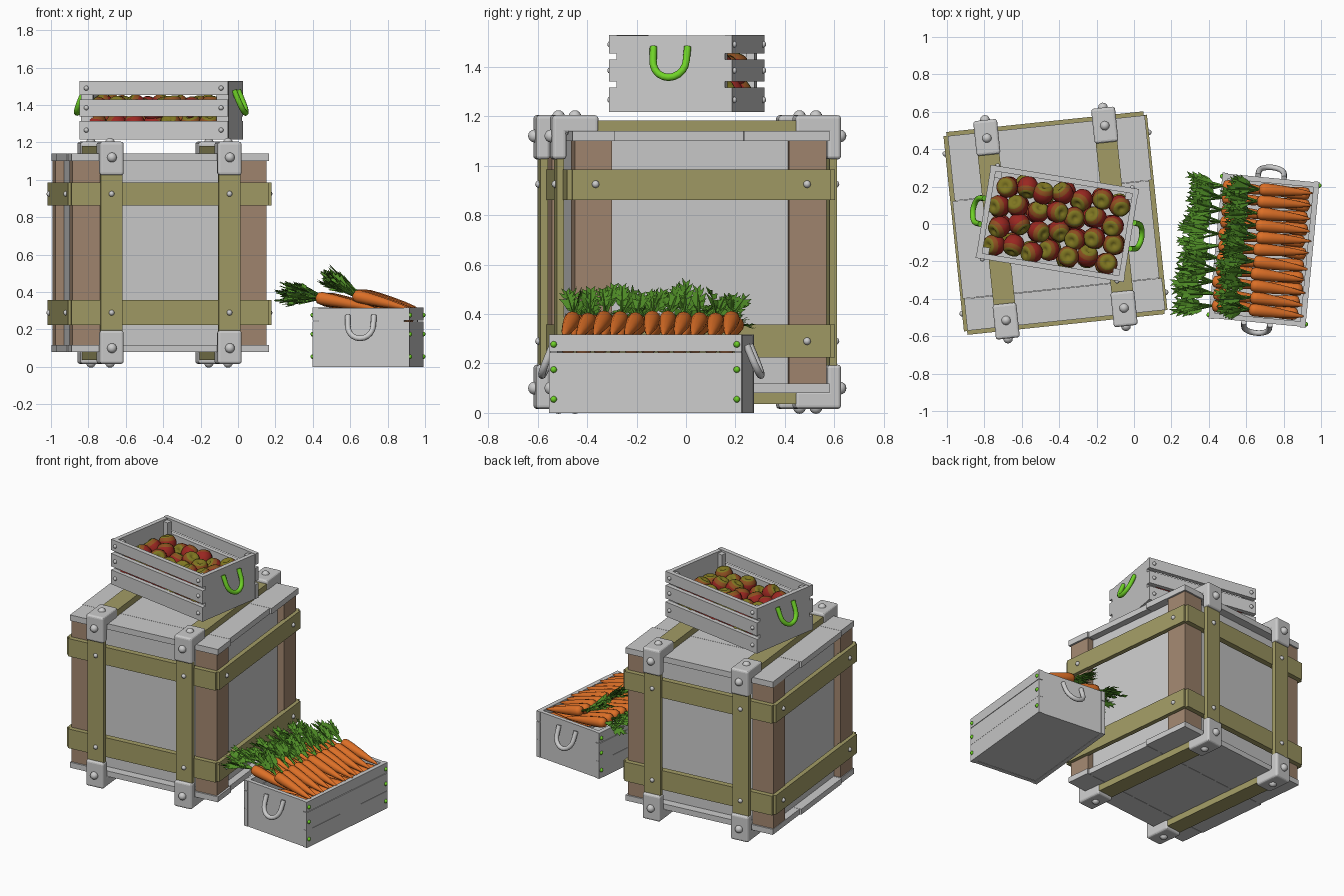
import bpy, bmesh, math, random
from mathutils import Matrix, Vector

if "Cube" in bpy.data.objects:
    bpy.data.objects.remove(bpy.data.objects["Cube"])

random.seed(4)


def mat(name, r, g, b):
    m = bpy.data.materials.new(name)
    m.diffuse_color = (r, g, b, 1)
    m.use_nodes = True
    m.node_tree.nodes["Principled BSDF"].inputs["Base Color"].default_value = m.diffuse_color
    return m


OLIVE, BROWN = mat("olive_strap", .36, .33, .13), mat("brown_wood", .36, .24, .16)
ORANGE, LEAF = mat("carrot_orange", .72, .16, .02), mat("leaf_green", .08, .27, .02)
LIME, RED = mat("bright_green", .16, .65, .02), mat("apple_red", .32, .02, .015)
RUSSET, APGREEN = mat("apple_russet", .27, .08, .015), mat("apple_green", .21, .18, .015)


def frame(x, y, deg):
    return Matrix.Translation((x, y, 0)) @ Matrix.Rotation(math.radians(deg), 4, 'Z')


def finish(name, bm, M, mats=(), smooth=False, bevel=0):
    me = bpy.data.meshes.new(name)
    for f in bm.faces:
        f.smooth = smooth
    bm.to_mesh(me)
    bm.free()
    for m in mats:
        me.materials.append(m)
    ob = bpy.data.objects.new(name, me)
    ob.matrix_world = M
    bpy.context.collection.objects.link(ob)
    if bevel:
        b = ob.modifiers.new("bevel", 'BEVEL')
        b.width, b.segments, b.limit_method = bevel, 3, 'ANGLE'
    return ob


def boxes(name, M, ranges, mats=(), bevel=0):
    """Each range is (x0, x1, y0, y1, z0, z1)."""
    bm = bmesh.new()
    for x0, x1, y0, y1, z0, z1 in ranges:
        T = Matrix.Translation(((x0 + x1) / 2, (y0 + y1) / 2, (z0 + z1) / 2))
        S = Matrix.Diagonal((abs(x1 - x0), abs(y1 - y0), abs(z1 - z0), 1))
        bmesh.ops.create_cube(bm, size=1, matrix=T @ S)
    finish(name, bm, M, mats, False, bevel)


def rivets(name, M, points, r, mats=()):
    bm = bmesh.new()
    for p in points:
        bmesh.ops.create_uvsphere(bm, u_segments=12, v_segments=8, radius=r, matrix=Matrix.Translation(p))
    finish(name, bm, M, mats, True)


def lathe(bm, profile, seg, M):
    """Spin (radius, height) pairs about local z; the end radii are poles."""
    rings = []
    for r, h in profile:
        if r == 0:
            rings.append([bm.verts.new(M @ Vector((0, 0, h)))] * seg)
        else:
            rings.append([bm.verts.new(M @ Vector((r * math.cos(a), r * math.sin(a), h)))
                          for a in (2 * math.pi * i / seg for i in range(seg))])
    out = []
    for a, b in zip(rings, rings[1:]):
        for i in range(seg):
            j = (i + 1) % seg
            vs = list(dict.fromkeys((a[i], a[j], b[j], b[i])))
            out.append(bm.faces.new(vs))
    return out


def handle(name, M, out, top, mats=()):
    """Hanging U-shaped tube, tilted away from the end wall."""
    pts = [(-.07, 0)] + [(-.068 * math.cos(a), .055 + .068 * math.sin(a))
                         for a in (math.pi * i / 10 for i in range(11))] + [(.07, 0)]
    cu = bpy.data.curves.new(name, 'CURVE')
    cu.dimensions, cu.bevel_depth, cu.bevel_resolution, cu.use_fill_caps = '3D', .015, 3, True
    sp = cu.splines.new('POLY')
    sp.points.add(len(pts) - 1)
    for p, (s, d) in zip(sp.points, pts):
        p.co = (out + .005 + d * .42, s, top - d, 1)
    for m in mats:
        cu.materials.append(m)
    ob = bpy.data.objects.new(name, cu)
    ob.matrix_world = M
    bpy.context.collection.objects.link(ob)


S = (-1, 1)

# --- Large strapped crate ---
C = frame(-.42, .005, 6)
boxes("crate_panels", C, [(-.475, .475, -.465, .465, .1, 1.12)])
boxes("crate_corner_posts", C, [(sx * .37, sx * .522, sy * .36, sy * .512, .118, 1.1)
                                for sx in S for sy in S], [BROWN])
planks = [(-.523, -.352, .528, .535), (-.35, .173, .535, .522), (.175, .523, .524, .535)]
for nm, z0, z1 in (("crate_lid_planks", 1.1, 1.14), ("crate_base_planks", .08, .118)):
    boxes(nm, C, [(-a, b, y0, y1, z0, z1) for y0, y1, a, b in planks])
bands = []
for z0, z1 in ((.225, .358), (.862, .985)):
    for s in S:
        bands += [(-.53, .53, s * .505, s * .545, z0, z1), (s * .515, s * .547, -.525, .525, z0, z1)]
boxes("crate_horizontal_straps", C, bands, [OLIVE])
loops = []
for x in (-.317, .317):
    a, b = x - .058, x + .058
    loops += [(a, b, s * .54, s * .57, .036, 1.182) for s in S]
    loops += [(a, b, -.545, .545, 1.139, 1.182), (a, b, -.545, .545, .036, .081)]
boxes("crate_loop_straps", C, loops, [OLIVE])

# Metal corner caps: an L profile extruded across each strap bend
bm = bmesh.new()
L = [(.587, .594), (.587, .415), (.53, .415), (.53, .52), (.4, .52), (.4, .594)]
for x in (-.317, .317):
    for sy in S:
        for sz in S:
            vs = [bm.verts.new((x - .064, sy * y, .61 + sz * z)) for y, z in L]
            f = bm.faces.new(vs)
            g = bmesh.ops.extrude_face_region(bm, geom=[f])["geom"]
            bmesh.ops.translate(bm, vec=(.128, 0, 0), verts=[v for v in g if isinstance(v, bmesh.types.BMVert)])
bmesh.ops.recalc_face_normals(bm, faces=bm.faces)
finish("crate_corner_caps", bm, C, bevel=.014)
rivets("crate_cap_rivets", C, [p for x in (-.317, .317) for sy in S for sz in S for p in
       ((x, sy * .588, .61 + sz * .51), (x, sy * .49, .61 + sz * .588))], .026)
rivets("crate_strap_rivets", C, [p for z in (.29, .925) for sx in S for sy in S for p in
       ((sx * .317, sy * .57, z), (sx * .547, sy * .43, z))], .015)

# --- Slatted apple box on top ---
A = frame(-.41, .003, -9.3)
slat_z = ((1.216, 1.316), (1.34, 1.43), (1.453, 1.528))
boxes("apple_box_slats", A, [(-.402, .402, s * .222, s * .252, a, b) for s in S for a, b in slat_z])
boxes("apple_box_ends", A, [(s * .37, s * .4, -.222, .222, 1.216, 1.526) for s in S])
boxes("apple_box_corner_posts", A, [(sx * .335, sx * .37, sy * .187, sy * .222, 1.23, 1.515) for sx in S for sy in S])
boxes("apple_box_floor", A, [(-.37, .37, -.222, .222, 1.218, 1.24)])
rivets("apple_box_rivets", A, [(sx * .365, sy * .253, (a + b) / 2) for sx in S for sy in S for a, b in slat_z], .013)
for nm, d in (("apple_box_right_handle", 0), ("apple_box_left_handle", 180)):
    handle(nm, A @ Matrix.Rotation(math.radians(d), 4, 'Z'), .4, 1.48, [LIME])

# Apples: two loose layers, greener toward the stem end
apple = [(0, .036), (.012, .042), (.028, .052), (.043, .044), (.055, .022), (.058, 0),
         (.053, -.025), (.041, -.044), (.024, -.053), (.01, -.05), (0, -.045)]
bm = bmesh.new()
for layer, z in enumerate((1.297, 1.382)):
    for i in range(7):
        for j in range(4):
            x = -.308 + i * .102 + (.012 if j % 2 else -.012) + random.uniform(-.008, .008)
            y = -.158 + j * .105 + (.012 if i % 2 else -.012) + random.uniform(-.008, .008)
            R = Matrix.Rotation(random.uniform(0, 6.28), 4, 'Z') @ Matrix.Rotation(random.uniform(0, 1.1), 4, 'X')
            T = Matrix.Translation((x, y, z + random.uniform(-.015, .02) * layer))
            for k, f in enumerate(lathe(bm, apple, 14, T @ R)):
                f.material_index = 2 if k < 42 else (1 if k < 56 else 0)
bmesh.ops.recalc_face_normals(bm, faces=bm.faces)
finish("apples", bm, A, [RED, RUSSET, APGREEN], True)

# --- Carrot box ---
B = frame(.695, -.14, -5.5)
boxes("carrot_box_sides", B, [(s * .23, s * .26, -.392, .392, a, b) for s in S
                              for a, b in ((0, .12), (.121, .244), (.248, .317))])
boxes("carrot_box_ends", B, [(-.231, .231, s * .36, s * .388, 0, .316) for s in S])
boxes("carrot_box_floor", B, [(-.23, .23, -.36, .36, .002, .025)])
rivets("carrot_box_rivets", B, [(sx * .26, sy * .372, z) for sx in S for sy in S for z in (.055, .175, .277)],
       .013, [LIME])
for nm, d in (("carrot_box_front_handle", -90), ("carrot_box_back_handle", 90)):
    handle(nm, B @ Matrix.Rotation(math.radians(d), 4, 'Z'), .388, .275)

# Carrots: bottom layer reversed, two leafy rows above
carrot = [(0, -.004), (.014, 0), (.03, .008), (.036, .03), (.034, .09), (.027, .18), (.018, .26), (.008, .32), (0, .345)]
roots, leaves = bmesh.new(), bmesh.new()


def frond(base, d, length):
    """Thin stem with paired pointed leaflets."""
    d = d.normalized()
    lathe(leaves, [(.006, 0), (.005, length * .5), (0, length)], 4,
          Matrix.Translation(base) @ d.to_track_quat('Z', 'Y').to_matrix().to_4x4())
    side = d.cross(Vector((random.uniform(-1, 1), random.uniform(-.4, .4), 1))).normalized()
    up = side.cross(d)
    for t, w in ((.35, .022), (.52, .03), (.68, .024), (.82, .014)):
        for s in S:
            fold = up * random.uniform(-.008, .012)
            pts = [base + d * length * t, base + d * length * (t + .06) + side * s * w * .8 + fold,
                   base + d * length * (t + .27) + side * s * w * 1.2 + fold, base + d * length * (t + .17)]
            leaves.faces.new([leaves.verts.new(p) for p in pts])


rows = [((.222, .27), (-.2, .26), None),
        ((-.245, .366), (.09, .3), (-.19, .04)),
        ((-.05, .382), (.225, .315), (-.17, .11))]
for (cx, cz), (tx, tz), leaf in rows:
    for i in range(11):
        y = -.322 + i * .0644
        c = Vector((cx + random.uniform(-.012, .004), y, cz + random.uniform(-.006, .006)))
        d = Vector((tx - cx, random.uniform(-.02, .02), tz - cz)).normalized()
        Q = d.to_track_quat('Z', 'Y').to_matrix().to_4x4()
        k = .9 if leaf is None else random.uniform(.86, .93) if cx > -.1 else 1
        lathe(roots, carrot, 12, Matrix.Translation(c) @ Q @ Matrix.Diagonal((.95, .95, k, 1)))
        if leaf:
            for n in range(5):
                v = Vector((leaf[0], random.uniform(-.07, .07), leaf[1] + random.uniform(-.07, .06)))
                frond(c, v, random.uniform(.15, .215))
bmesh.ops.recalc_face_normals(roots, faces=roots.faces)
finish("carrots", roots, B, [ORANGE], True)
finish("carrot_leaves", leaves, B, [LEAF])
